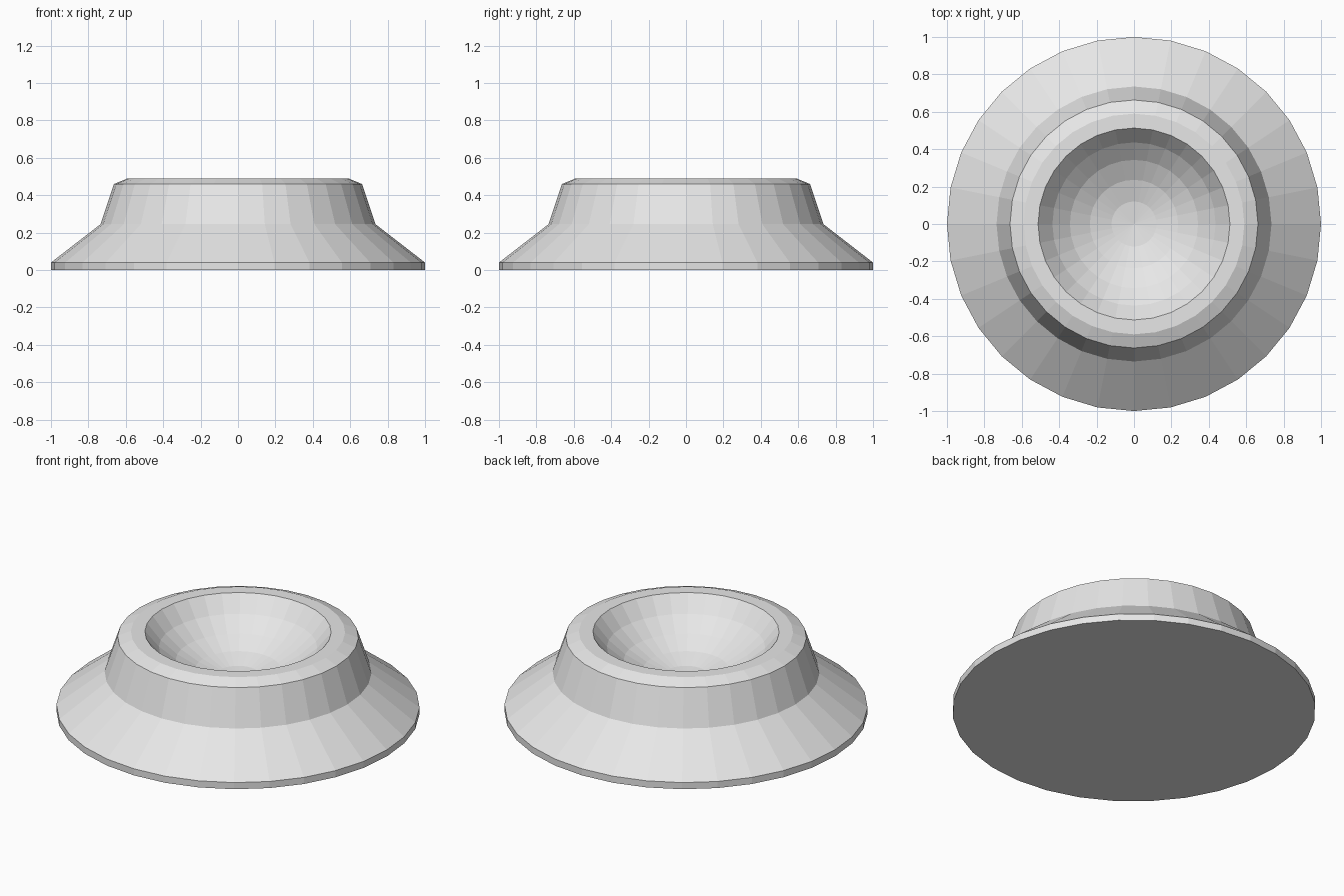
import bpy
import bmesh
from math import sin, cos, pi, tau

SEGMENTS = 32
TOP = 0.49
BOWL_RADIUS = 0.617
BOWL_RINGS = 5
RING_STEP = pi / 16

cube = bpy.data.objects.get("Cube")
if cube:
    bpy.data.objects.remove(cube, do_unlink=True)

grey = bpy.data.materials.new("light grey")
grey.use_nodes = True
colour = (0.8, 0.8, 0.8, 1)
grey.diffuse_color = colour
for node in grey.node_tree.nodes:
    if node.type == "BSDF_PRINCIPLED":
        node.inputs["Base Color"].default_value = colour

# Outer profile (radius, height): foot edge, flared skirt, wall, chamfered rim
profile = [(1, 0), (1, 0.04), (0.735, 0.245), (0.663, 0.46), (0.59, TOP)]

# Spherical bowl sunk into the top, from the rim down to the lowest ring
rim_angle = BOWL_RINGS * RING_STEP
bowl_centre = TOP + BOWL_RADIUS * cos(rim_angle)
for i in range(BOWL_RINGS, 0, -1):
    a = i * RING_STEP
    profile.append((BOWL_RADIUS * sin(a), bowl_centre - BOWL_RADIUS * cos(a)))

# Revolve the profile, closing the underside and the bowl's pole
bm = bmesh.new()
angles = [tau * s / SEGMENTS for s in range(SEGMENTS)]
rings = [[bm.verts.new((r * cos(a), r * sin(a), z)) for a in angles]
         for r, z in profile]
pole = bm.verts.new((0, 0, bowl_centre - BOWL_RADIUS))
bm.faces.new(rings[0][::-1])
for s in range(SEGMENTS):
    t = (s + 1) % SEGMENTS
    for low, high in zip(rings, rings[1:]):
        bm.faces.new((low[s], low[t], high[t], high[s]))
    bm.faces.new((rings[-1][s], rings[-1][t], pole))

mesh = bpy.data.meshes.new("flared_dish")
bm.to_mesh(mesh)
bm.free()
mesh.materials.append(grey)
dish = bpy.data.objects.new("flared_dish", mesh)
bpy.context.collection.objects.link(dish)
